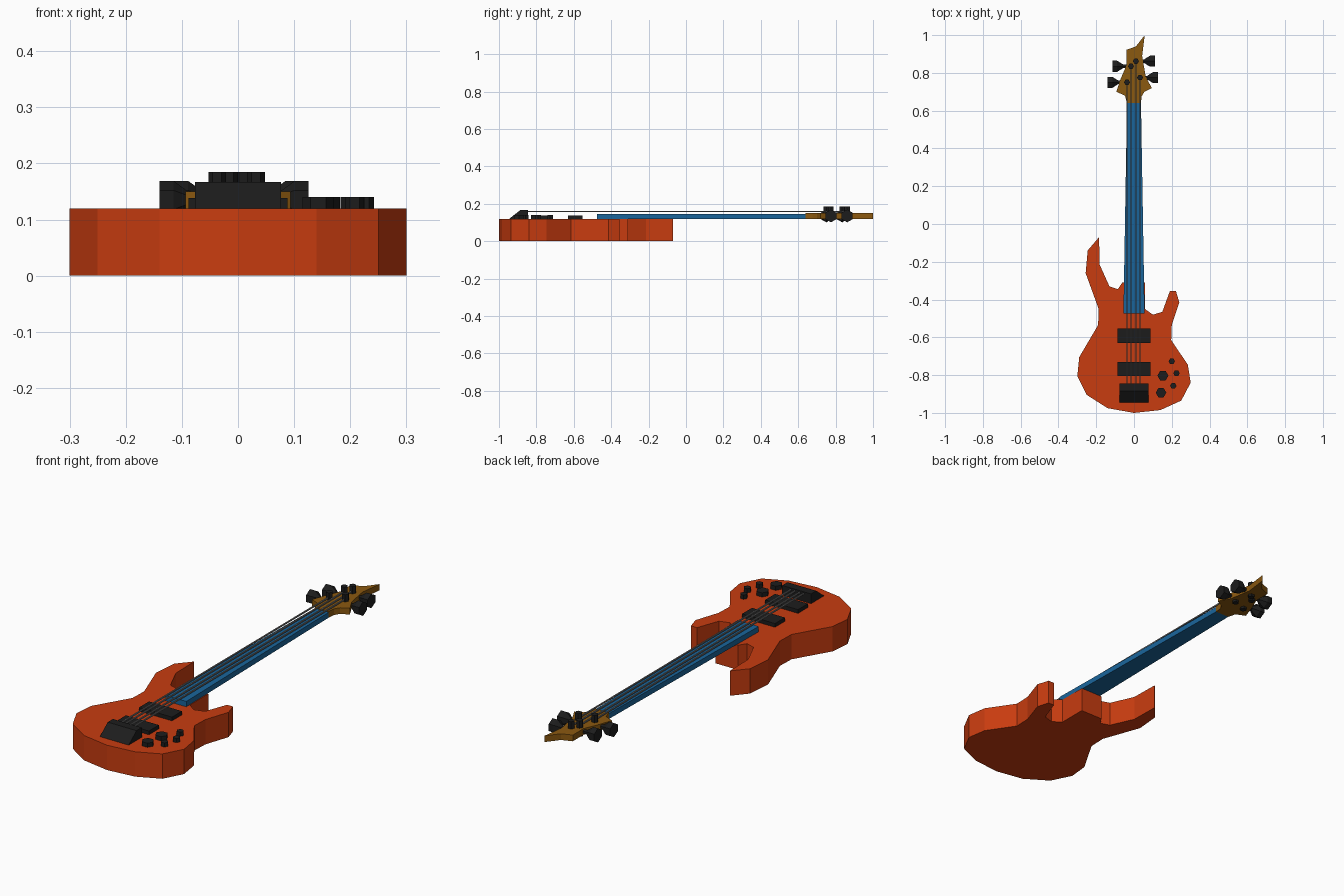
import bpy, bmesh
from math import pi
from mathutils import Matrix, Vector

if "Cube" in bpy.data.objects:
    bpy.data.objects.remove(bpy.data.objects["Cube"])


def material(name, rgb):
    m = bpy.data.materials.new(name)
    m.diffuse_color = (*rgb, 1)
    m.use_nodes = True
    m.node_tree.nodes["Principled BSDF"].inputs["Base Color"].default_value = m.diffuse_color
    return m


ORANGE = material("orange_paint", (0.58, 0.045, 0.005))
BLUE = material("blue_neck", (0.01, 0.13, 0.33))
WOOD = material("head_wood", (0.26, 0.10, 0.005))
BLACK = material("black_parts", (0.012, 0.012, 0.012))
STEEL = material("string_steel", (0.2, 0.2, 0.2))


def finish(name, bm, mat):
    bmesh.ops.recalc_face_normals(bm, faces=bm.faces)
    me = bpy.data.meshes.new(name)
    bm.to_mesh(me)
    bm.free()
    me.materials.append(mat)
    ob = bpy.data.objects.new(name, me)
    bpy.context.collection.objects.link(ob)
    return ob


def prism(name, points, direction, mat):
    """Extrude a closed 3D outline along a direction."""
    bm = bmesh.new()
    face = bm.faces.new([bm.verts.new(p) for p in points])
    ext = bmesh.ops.extrude_face_region(bm, geom=[face])
    moved = [v for v in ext["geom"] if isinstance(v, bmesh.types.BMVert)]
    bmesh.ops.translate(bm, verts=moved, vec=Vector(direction))
    return finish(name, bm, mat)


def slab(name, outline, z0, z1, mat):
    return prism(name, [(x, y, z0) for x, y in outline], (0, 0, z1 - z0), mat)


def box(name, x0, x1, y0, y1, z0, z1, mat):
    return slab(name, [(x0, y0), (x1, y0), (x1, y1), (x0, y1)], z0, z1, mat)


def add_cone(bm, center, r1, r2, depth, rot=Matrix(), sides=6):
    # six-sided cone whose vertices point along the first axis after rotation
    spin = Matrix.Rotation(pi / 2, 4, 'Z')
    bmesh.ops.create_cone(bm, cap_ends=True, segments=sides, radius1=r1, radius2=r2,
                          depth=depth, matrix=Matrix.Translation(center) @ rot @ spin)


# Body with two horns and a neck heel
slab("body", [
    (-0.185, -0.07), (-0.245, -0.14), (-0.256, -0.26), (-0.187, -0.45), (-0.19, -0.535),
    (-0.29, -0.705), (-0.30, -0.805), (-0.25, -0.905), (-0.14, -0.975), (0, -1.0),
    (0.14, -0.985), (0.25, -0.935), (0.30, -0.84), (0.285, -0.745), (0.197, -0.615),
    (0.20, -0.535), (0.24, -0.415), (0.222, -0.355), (0.19, -0.355), (0.15, -0.465),
    (0.10, -0.48), (0.058, -0.45), (0.058, -0.31), (-0.062, -0.31), (-0.085, -0.345),
    (-0.13, -0.33), (-0.182, -0.215)], 0, 0.12, ORANGE)

# Tapered neck
slab("neck", [(-0.056, -0.475), (0.056, -0.475), (0.037, 0.64), (-0.037, 0.64)],
     0.12, 0.146, BLUE)

# Headstock
slab("headstock", [
    (-0.037, 0.64), (0.037, 0.64), (0.04, 0.675), (0.055, 0.70), (0.094, 0.72),
    (0.062, 0.78), (0.043, 0.89), (0.057, 1.0), (0.01, 0.94), (-0.04, 0.922),
    (-0.04, 0.84), (-0.07, 0.77), (-0.094, 0.70), (-0.048, 0.68)], 0.12, 0.15, WOOD)

# Pickups
for name, y in (("neck_pickup", -0.592), ("bridge_pickup", -0.768)):
    box(name, -0.088, 0.088, y - 0.038, y + 0.038, 0.12, 0.138, BLACK)

# Wedge bridge
prism("bridge", [(-0.077, -0.945, 0.12), (-0.077, -0.845, 0.12), (-0.077, -0.845, 0.167),
                 (-0.077, -0.885, 0.167)], (0.154, 0, 0), BLACK)

# Control knobs
for i, (x, y, r) in enumerate([(0.153, -0.803, 0.029), (0.143, -0.893, 0.028),
                               (0.20, -0.727, 0.017), (0.225, -0.79, 0.017),
                               (0.208, -0.857, 0.017)]):
    bm = bmesh.new()
    bmesh.ops.create_cone(bm, cap_ends=True, segments=6, radius1=r, radius2=r, depth=0.02,
                          matrix=Matrix.Translation((x, y, 0.13)) @ Matrix.Rotation(pi / 2, 4, 'Z'))
    # turn so that corners point sideways
    if max(v.co.x for v in bm.verts) - x < r * 0.95:
        bmesh.ops.rotate(bm, verts=bm.verts, cent=(x, y, 0), matrix=Matrix.Rotation(pi / 6, 3, 'Z'))
    finish(f"control_knob_{i + 1}", bm, BLACK)

# Tuners (post, shaft, flared key) and strings
for i, (x, y, tip) in enumerate([(-0.037, 0.75, -0.14), (-0.016, 0.835, -0.114),
                                 (0.01, 0.862, 0.11), (0.032, 0.775, 0.126)]):
    s = 1 if tip > 0 else -1
    side = Matrix.Rotation(s * pi / 2, 4, 'Y')
    bm = bmesh.new()
    add_cone(bm, (x, y, 0.147), 0.016, 0.016, 0.076)
    inner = tip - s * 0.055
    add_cone(bm, ((x + inner) / 2, y, 0.135), 0.011, 0.011, abs(inner - x), side)
    add_cone(bm, (tip - s * 0.04, y, 0.135), 0.012, 0.034, 0.03, side)
    add_cone(bm, (tip - s * 0.0125, y, 0.135), 0.034, 0.034, 0.025, side)
    finish(f"tuner_{i + 1}", bm, BLACK)
    box(f"string_{i + 1}", x - 0.003, x + 0.003, -0.85, y, 0.155, 0.161, STEEL)
